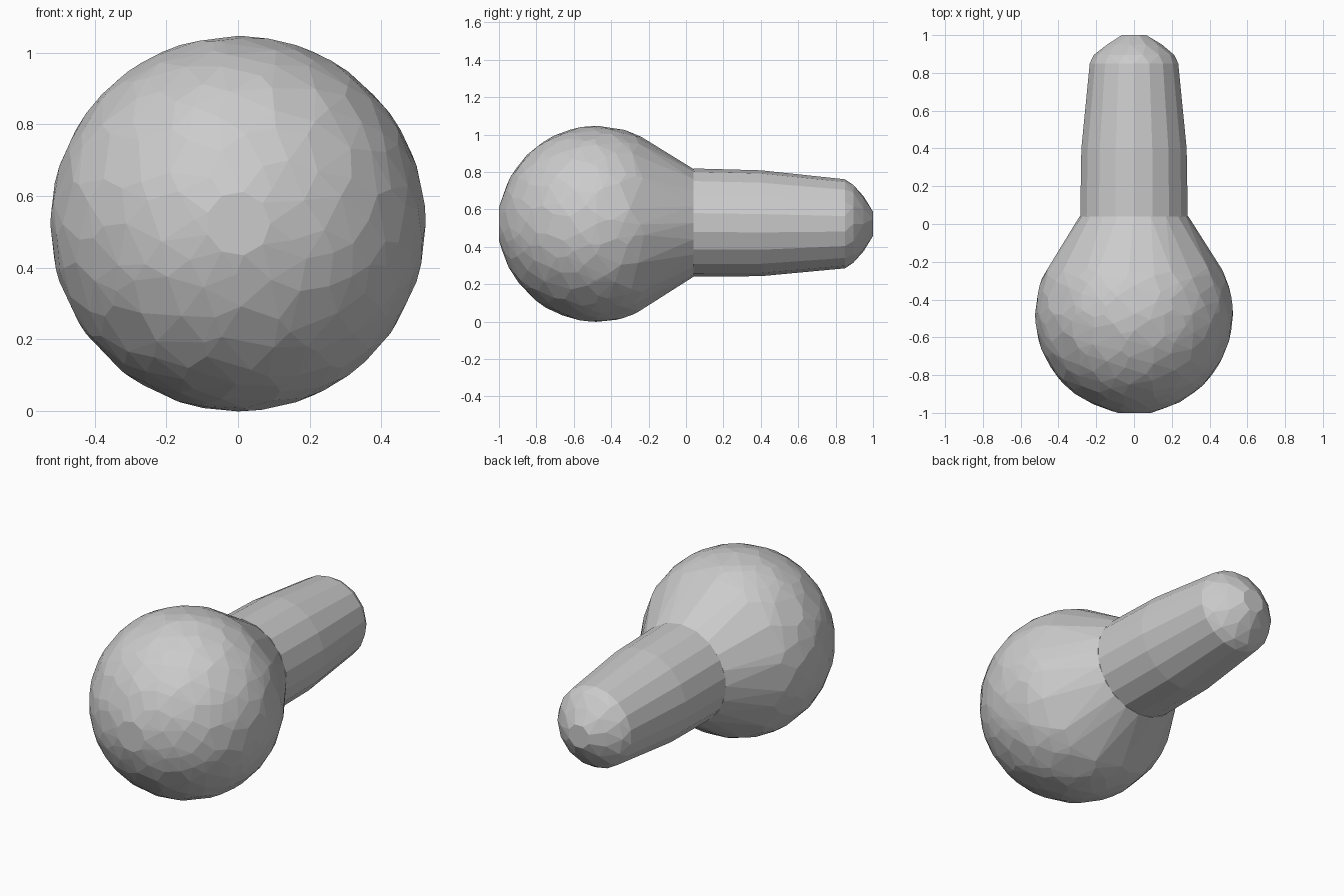
import bpy, bmesh, math, random

if "Cube" in bpy.data.objects:
    bpy.data.objects.remove(bpy.data.objects["Cube"])

random.seed(4)
CZ = 0.523          # height of the long axis


def ring(y, r, n, turn=0.0, z=CZ):
    """Points of a circle around the long axis."""
    return [(r * math.cos(2 * math.pi * (i + turn) / n), y,
             z + r * math.sin(2 * math.pi * (i + turn) / n)) for i in range(n)]


def hull(name, points):
    """Closed faceted body wrapped around the points."""
    bm = bmesh.new()
    for p in points:
        bm.verts.new(p)
    res = bmesh.ops.convex_hull(bm, input=bm.verts[:])
    loose = {v for v in res["geom_interior"] if isinstance(v, bmesh.types.BMVert)}
    loose |= {v for v in bm.verts if not v.link_faces}
    bmesh.ops.delete(bm, geom=list(loose), context='VERTS')
    bmesh.ops.dissolve_limit(bm, angle_limit=math.radians(2),
                             verts=bm.verts[:], edges=bm.edges[:])
    bmesh.ops.recalc_face_normals(bm, faces=bm.faces[:])
    mesh = bpy.data.meshes.new(name)
    bm.to_mesh(mesh)
    bm.free()
    obj = bpy.data.objects.new(name, mesh)
    bpy.context.collection.objects.link(obj)
    return obj


# Round bulb: irregularly faceted sphere narrowing in a cone to the neck
R, CY = 0.524, -0.479
pts = ring(CY, R, 20) + ring(-1.0, 0.09, 9)
N = 400
for i in range(N):
    t = 1 - 2 * (i + 0.5) / N
    a = i * math.pi * (3 - math.sqrt(5)) + random.uniform(-0.12, 0.12)
    s = math.sqrt(1 - t * t)
    y = CY + R * t
    if -0.99 < y < -0.22:
        pts.append((R * s * math.cos(a), y, CZ + R * s * math.sin(a)))
pts += ring(0.04, 0.288, 20, z=0.528)
hull("bulb", pts)

# Tapered base with a blunt rounded tip
base = (ring(0.04, 0.289, 18, 0.5, 0.53) + ring(0.40, 0.283, 18, 0.5, 0.526)
        + ring(0.85, 0.238, 18, 0.5) + ring(0.895, 0.213, 14)
        + ring(0.95, 0.148, 11) + ring(1.0, 0.07, 8, 0.5))
hull("base", base)
